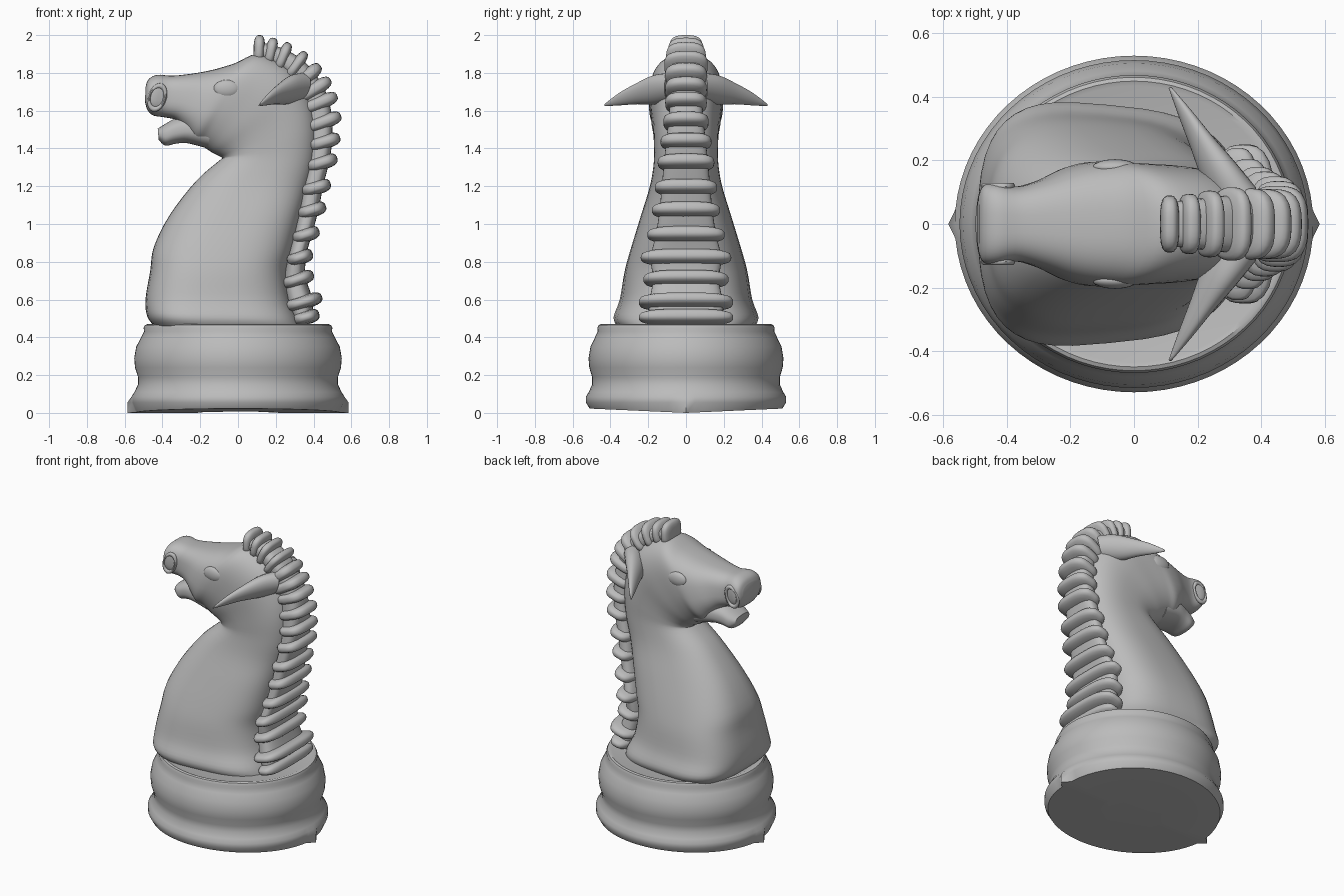
import bpy, bmesh, math
from mathutils import Vector, Matrix

if "Cube" in bpy.data.objects:
    bpy.data.objects.remove(bpy.data.objects["Cube"])

grey = bpy.data.materials.new("plain grey")
grey.diffuse_color = (0.5, 0.5, 0.5, 1)
grey.use_nodes = True
grey.node_tree.nodes["Principled BSDF"].inputs["Base Color"].default_value = grey.diffuse_color


def finish(bm, name, angle=40):
    bmesh.ops.recalc_face_normals(bm, faces=bm.faces[:])
    me = bpy.data.meshes.new(name)
    bm.to_mesh(me)
    bm.free()
    ob = bpy.data.objects.new(name, me)
    bpy.context.collection.objects.link(ob)
    me.materials.append(grey)
    bpy.ops.object.select_all(action='DESELECT')
    ob.select_set(True)
    bpy.context.view_layer.objects.active = ob
    bpy.ops.object.shade_smooth_by_angle(angle=math.radians(angle))
    return ob


def skin(bm, rings):
    """Join rings of points with quads and close both ends."""
    vs = [[bm.verts.new(p) for p in r] for r in rings]
    n = len(vs[0])
    for a, b in zip(vs, vs[1:]):
        for i in range(n):
            j = (i + 1) % n
            bm.faces.new((a[i], a[j], b[j], b[i]))
    bm.faces.new(vs[0])
    bm.faces.new(vs[-1])


def smooth_rows(rows, steps):
    """Catmull-Rom interpolation of rows of numbers."""
    ext = [rows[0]] + list(rows) + [rows[-1]]
    out = []
    for k in range(1, len(ext) - 2):
        for s in range(steps):
            t = s / steps
            out.append([0.5 * (2 * b + (c - a) * t + (2 * a - 5 * b + 4 * c - d) * t * t
                               + (3 * b - a - 3 * c + d) * t ** 3)
                        for a, b, c, d in zip(*ext[k - 1:k + 3])])
    out.append(list(rows[-1]))
    return out


def loft(bm, rows, steps=4, sides=48):
    """Rows: lower x,z / upper x,z / half width / roundness / taper to the back."""
    rings = []
    for ax, az, bx, bz, w, n, k in smooth_rows(rows, steps):
        ring = []
        for i in range(sides):
            a = 2 * math.pi * i / sides
            c, s = math.cos(a), math.sin(a)
            u = math.copysign(abs(c) ** (2 / n), c)
            v = math.copysign(abs(s) ** (2 / n), s)
            ring.append(((ax + bx) / 2 + (bx - ax) / 2 * u, w * v * (1 - k * u),
                         (az + bz) / 2 + (bz - az) / 2 * u))
        rings.append(ring)
    skin(bm, rings)


# Turned base, slightly oval, with a shallow keel and a small tip at each end
profile = [(.2, 0), (.40, 0), (.51, .0), (.53, .055), (.53, .085), (.515, .11), (.497, .15),
           (.497, .19), (.512, .24), (.516, .29), (.506, .35), (.482, .40), (.467, .43),
           (.469, .45), (.462, .465), (.45, .47), (.435, .465)]
bm = bmesh.new()
rings = []
for r, z in profile:
    ring = []
    for i in range(72):
        a = 2 * math.pi * i / 72
        x, y = r * 1.065 * math.cos(a), r * math.sin(a)
        if i % 36 == 0 and r > .505 and z < .06:
            x = math.copysign(.585, x)
        ring.append((x, y, z if z else .045 * abs(y)))
    rings.append(ring)
skin(bm, rings)
finish(bm, "base")

# Chest, neck and head in one sweep that turns at the throat
body = [(-.44, .455, .34, .455, .355, 3.2, .1), (-.48, .51, .32, .50, .375, 3.2, .1),
        (-.49, .6, .28, .6, .345, 3, .09), (-.465, .75, .26, .75, .322, 2.9, .06),
        (-.445, .88, .29, .87, .29, 2.8, .03), (-.36, 1.05, .33, 1.03, .24, 2.7, 0),
        (-.22, 1.23, .37, 1.18, .19, 2.6, 0), (-.10, 1.335, .41, 1.33, .17, 2.5, 0),
        (-.085, 1.35, .42, 1.5, .17, 2.5, 0), (-.11, 1.365, .39, 1.65, .175, 2.5, 0),
        (-.14, 1.38, .32, 1.78, .185, 2.5, 0), (-.17, 1.40, .22, 1.86, .19, 2.5, 0),
        (-.2, 1.42, .1, 1.9, .195, 2.5, 0), (-.24, 1.44, -.02, 1.85, .195, 2.6, 0),
        (-.28, 1.50, -.14, 1.815, .175, 2.7, 0), (-.33, 1.55, -.25, 1.795, .14, 2.8, 0)]
muzzle = [(-.39, 1.565, -.35, 1.785, .118, 2.8, 0), (-.45, 1.575, -.425, 1.79, .128, 2.8, 0),
          (-.48, 1.605, -.47, 1.77, .12, 2.7, 0), (-.493, 1.65, -.488, 1.735, .085, 2.4, 0)]
bm = bmesh.new()
loft(bm, body + muzzle)
finish(bm, "body_and_head", 60)

# Open lower jaw
bm = bmesh.new()
loft(bm, [(-.16, 1.40, -.13, 1.58, .14, 2.5, 0), (-.27, 1.428, -.25, 1.58, .128, 2.5, 0),
          (-.33, 1.425, -.33, 1.56, .11, 2.5, 0), (-.385, 1.415, -.385, 1.53, .098, 2.5, 0),
          (-.42, 1.445, -.425, 1.505, .075, 2.3, 0)])
finish(bm, "lower_jaw", 60)

# Mane: root x,z / tip x,z / half width of every lock
locks = [(.11, 1.88, .115, 2.0, .09), (.165, 1.87, .19, 1.985, .095),
         (.22, 1.84, .27, 1.96, .105), (.28, 1.80, .36, 1.91, .115),
         (.32, 1.74, .435, 1.84, .112), (.35, 1.68, .49, 1.765, .11),
         (.38, 1.62, .525, 1.68, .11), (.40, 1.52, .545, 1.575, .12),
         (.41, 1.42, .54, 1.46, .135), (.40, 1.31, .525, 1.35, .15),
         (.37, 1.18, .49, 1.215, .165), (.35, 1.06, .465, 1.095, .18),
         (.32, .93, .43, .965, .205), (.29, .81, .395, .845, .24),
         (.27, .69, .40, .735, .225), (.29, .57, .445, .615, .25),
         (.32, .495, .43, .525, .25)]
bm = bmesh.new()
loft(bm, [(ax - .03, az, ax + (bx - ax) * .68, az + (bz - az) * .68, w * .78, 2.8, 0)
          for ax, az, bx, bz, w in locks], 3, 32)
for ax, az, bx, bz, w in locks:
    root, tip = Vector((ax, 0, az)), Vector((bx, 0, bz))
    d = (tip - root).normalized()
    half = (tip - root).length * .65
    across = Vector((0, 1, 0))
    m = Matrix((d, across, d.cross(across))).transposed().to_4x4()
    thick = .03 if az > 1.75 else .038
    m = Matrix.Translation(tip - d * half) @ m @ Matrix.Diagonal((half, w, thick, 1))
    ball = bmesh.ops.create_uvsphere(bm, u_segments=32, v_segments=14, radius=1)
    for v in ball["verts"]:  # square the outline a little
        p = v.co
        k = (abs(p.x) ** 3 + abs(p.y) ** 3 + abs(p.z) ** 3) ** (-1 / 3)
        v.co = m @ (p * k)
finish(bm, "mane", 60)

# Ears, eyes and nostrils on both sides
ear = [(.32, .08, 1.72, .08, .07), (.265, .17, 1.71, .078, .055), (.212, .26, 1.69, .056, .036),
       (.16, .35, 1.662, .034, .02), (.113, .43, 1.63, .006, .004)]
for side, label in ((-1, "right"), (1, "left")):
    bm = bmesh.new()
    rings = []
    for x, y, z, h, t in smooth_rows(ear, 4):
        ring = []
        for i in range(24):
            a = 2 * math.pi * i / 24
            up, out = h * math.sin(a), t * math.cos(a)
            ring.append((x + out * .87 + up * .3, side * (y + out * .5), z + up))
        rings.append(ring)
    skin(bm, rings)
    finish(bm, label + "_ear", 60)

    bm = bmesh.new()
    bmesh.ops.create_uvsphere(bm, u_segments=24, v_segments=12, radius=1,
                              matrix=Matrix.Translation((-.06, side * .178, 1.715))
                              @ Matrix.Diagonal((.07, .026, .048, 1)))
    finish(bm, label + "_eye")

    bm = bmesh.new()
    rings = []
    for i in range(28):
        a = 2 * math.pi * i / 28
        ring = []
        for j in range(10):
            b = 2 * math.pi * j / 10
            r = 1 + .22 * math.cos(b)
            ring.append((-.428 + (.042 * math.cos(a) + .012 * math.sin(a)) * r,
                         side * (.118 + .012 * math.sin(b)),
                         1.67 + .062 * r * math.sin(a)))
        rings.append(ring)
    rings.append(rings[0])
    skin(bm, rings)
    bmesh.ops.remove_doubles(bm, verts=bm.verts[:], dist=1e-5)
    finish(bm, label + "_nostril")
